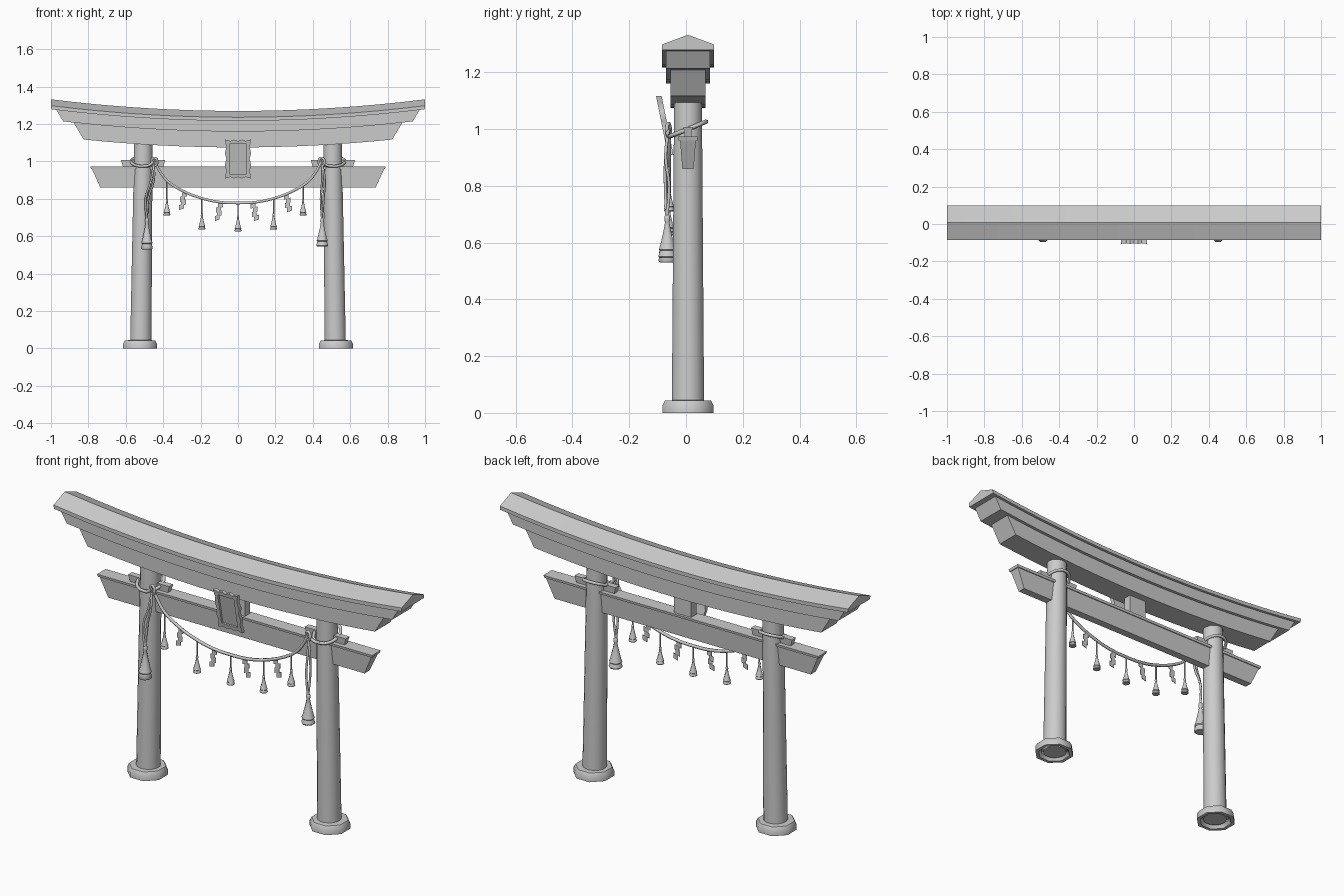
import bpy, bmesh, math
from mathutils import Vector

if "Cube" in bpy.data.objects:
    bpy.data.objects.remove(bpy.data.objects["Cube"])

YC = 0.007  # depth centre of the gate


def finish(bm, name, angle=35):
    bmesh.ops.recalc_face_normals(bm, faces=bm.faces)
    me = bpy.data.meshes.new(name)
    bm.to_mesh(me)
    bm.free()
    me.shade_smooth()
    me.set_sharp_from_angle(angle=math.radians(angle))
    ob = bpy.data.objects.new(name, me)
    bpy.context.collection.objects.link(ob)
    return ob


def loft(name, rings, caps=True, angle=35):
    """Skin a list of closed rings of points."""
    bm = bmesh.new()
    rows = [[bm.verts.new(p) for p in r] for r in rings]
    n = len(rows[0])
    for a, b in zip(rows, rows[1:]):
        for i in range(n):
            bm.faces.new((a[i], a[(i + 1) % n], b[(i + 1) % n], b[i]))
    if caps:
        bm.faces.new(rows[0])
        bm.faces.new(rows[-1])
    return finish(bm, name, angle)


def lathe(name, profile, base, n, shift=0.0, caps=True):
    """Round part from (radius, z); shift leans the axis along x per unit z."""
    bx, by, bz = base
    rings = [[(bx + shift * z + r * math.cos(2 * math.pi * (i + .5) / n),
               by + r * math.sin(2 * math.pi * (i + .5) / n), bz + z)
              for i in range(n)] for r, z in profile]
    return loft(name, rings, caps, 50)


def beam(name, profile, segs=16, curve=0.062):
    """Long beam from (y, z, half length) section, curving up at the ends."""
    rings = []
    for k in range(segs + 1):
        t = 2 * k / segs - 1
        rings.append([(t * h, YC + y, z + curve * (t * h) ** 2)
                      for y, z, h in profile])
    return loft(name, rings)


def block(name, x0, x1, wt, wb, z0, z1, slant=0.0):
    return loft(name, [[(x0 + slant, YC - wb, z0), (x1 - slant, YC - wb, z0),
                        (x1 - slant, YC + wb, z0), (x0 + slant, YC + wb, z0)],
                       [(x0, YC - wt, z1), (x1, YC - wt, z1),
                        (x1, YC + wt, z1), (x0, YC + wt, z1)]])


def rope(name, pts, r, cyclic=False, res=4):
    cu = bpy.data.curves.new(name, 'CURVE')
    cu.dimensions = '3D'
    cu.bevel_depth = r
    cu.bevel_resolution = 1
    cu.resolution_u = res
    cu.use_fill_caps = True
    sp = cu.splines.new('BEZIER')
    sp.bezier_points.add(len(pts) - 1)
    for bp, p in zip(sp.bezier_points, pts):
        bp.co = p
        bp.handle_left_type = bp.handle_right_type = 'AUTO'
    sp.use_cyclic_u = cyclic
    tmp = bpy.data.objects.new(name + "_curve", cu)
    bpy.context.collection.objects.link(tmp)
    bpy.context.view_layer.update()
    me = bpy.data.meshes.new_from_object(
        tmp.evaluated_get(bpy.context.evaluated_depsgraph_get()))
    bpy.data.objects.remove(tmp)
    me.name = name
    me.shade_smooth()
    ob = bpy.data.objects.new(name, me)
    bpy.context.collection.objects.link(ob)


def tassel(name, x, y, z_top, h, r):
    prof = [(.08, 1), (.3, .96), (.34, .88), (.24, .82), (.42, .62),
            (.78, .3), (.95, .2), (.82, .17), (1, .04), (.85, 0)]
    lathe(name, [(a * r, b * h) for a, b in prof], (x, y, z_top - h), 8)


# stacked roof: gabled cap and two tapering lintels
beam("roof_cap", [(-.092, 1.217, .998), (.092, 1.217, .998), (.092, 1.236, 1),
                  (0, 1.27, 1), (-.092, 1.236, 1)])
beam("upper_lintel", [(-.078, 1.16, .935), (.078, 1.16, .935),
                      (.078, 1.219, .972), (-.078, 1.219, .972)])
beam("lower_lintel", [(-.062, 1.075, .825), (.062, 1.075, .825),
                      (.062, 1.162, .88), (-.062, 1.162, .88)])

# tie beam with thin cap, and centre strut
block("tie_beam", -.782, .782, .028, .02, .86, .962, .046)
block("tie_beam_cap", -.79, .79, .035, .033, .96, .973, .004)
block("centre_strut", -.05, .05, .022, .022, .97, 1.09)

# leaning pillars with stone bases and wedges
for s, side in ((-1, "left"), (1, "right")):
    lathe(side + "_pillar", [(.058, .01), (.05, 1.1)], (s * .52, YC, 0), 16, -s * .013)
    lathe(side + "_base", [(.068, .02), (.08, 0), (.098, 0), (.098, .025),
                           (.088, .043), (.05, .045)], (s * .524, YC, 0), 8, caps=False)
    block(side + "_wedge", s * .507 - .118, s * .507 + .118, .016, .012, .971, 1.008, .01)

# plaque: scalloped frame leaning forward with a recessed panel


def plaque():
    W, H, N = .062, .096, 12
    outer, inner = [], []
    corners = [(-1, -1), (1, -1), (1, 1), (-1, 1)]
    for k in range(4):
        (ax, az), (bx, bz) = corners[k], corners[(k + 1) % 4]
        for i in range(N):
            t = i / N
            u, v = ax + (bx - ax) * t, az + (bz - az) * t
            w = .004 + .004 * math.cos(6 * math.pi * t) if i else 0.008
            du = u if abs(u) == 1 else 0
            dv = v if abs(v) == 1 else 0
            outer.append((u * W + du * w, v * H + dv * w))
            inner.append((u * (W - .016), v * (H - .016)))

    def put(ring, depth):
        return [(x, -.085 - .2 * z + depth, 1.013 + z) for x, z in ring]
    loft("plaque", [put(outer, .02), put(outer, 0),
                    put(inner, 0), put(inner, .011)])


plaque()

# festoon rope hanging between the pillars
half = [(.1, .783), (.2, .805), (.3, .845), (.375, .893), (.42, .95), (.445, 1.0)]
swag = [(-x, z) for x, z in reversed(half)] + [(0, .778)] + half
rope("festoon_rope", [(x, -.06, z) for x, z in swag], .008)


def swag_z(x):
    for (x0, z0), (x1, z1) in zip(swag, swag[1:]):
        if x0 <= x <= x1:
            return z0 + (z1 - z0) * (x - x0) / (x1 - x0)


# rope loops, knots and long tassels at the pillars
for s, side, tx, zb in ((-1, "left", -.487, .53), (1, "right", .45, .545)):
    ang = [2 * math.pi * i / 12 for i in range(12)]
    rope(side + "_rope_loop", [(s * .507 + .064 * math.cos(a), YC + .064 * math.sin(a),
                                1.0 + .026 * math.sin(a)) for a in ang], .008, True, 3)
    rope(side + "_rope_link", [(s * .51, -.058, .975), (s * .475, -.063, .98),
                               (s * .452, -.064, 1.0)], .008)
    rope(side + "_knot", [(s * .447 + .015 * math.cos(a), -.062 - .006 * math.cos(a),
                           .997 + .022 * math.sin(a)) for a in ang[::2]], .007, True, 3)
    for d in (-.007, .007):
        rope(side + "_cord", [(s * .45, -.064, .985), (s * .457 + d, -.072, .9),
                              (tx + d, -.066 + d, .8), (tx, -.068, .685)], .006, res=3)
    tassel(side + "_long_tassel", tx, -.066, .7, .7 - zb, .034)

# small tassels on the festoon
for x, zb in ((-.38, .71), (-.193, .635), (0, .625), (.19, .635), (.348, .71)):
    rope("tassel_cord", [(x, -.06, swag_z(x)), (x, -.06, zb + .075)], .004, res=1)
    tassel("small_tassel", x, -.06, zb + .088, .088, .02)

# zigzag paper streamers
for x, lean in ((-.29, -1), (-.098, -1), (.085, 1), (.262, 1)):
    z0 = swag_z(x)
    bm = bmesh.new()
    for i in range(4):
        off = lean * .004 * (1 if i % 2 else -1) + lean * .003 * i
        zt = z0 - .005 - .022 * i
        quad = [(-.013, -.004), (.013, .004), (.013, -.022), (-.013, -.03)]
        f = [bm.verts.new((x + off + a, -.06 + .001 * i, zt + b)) for a, b in quad]
        face = bm.faces.new(f)
        ext = bmesh.ops.extrude_face_region(bm, geom=[face])
        bmesh.ops.translate(bm, vec=Vector((0, .003, 0)),
                            verts=[v for v in ext["geom"] if isinstance(v, bmesh.types.BMVert)])
    finish(bm, "paper_streamer")
